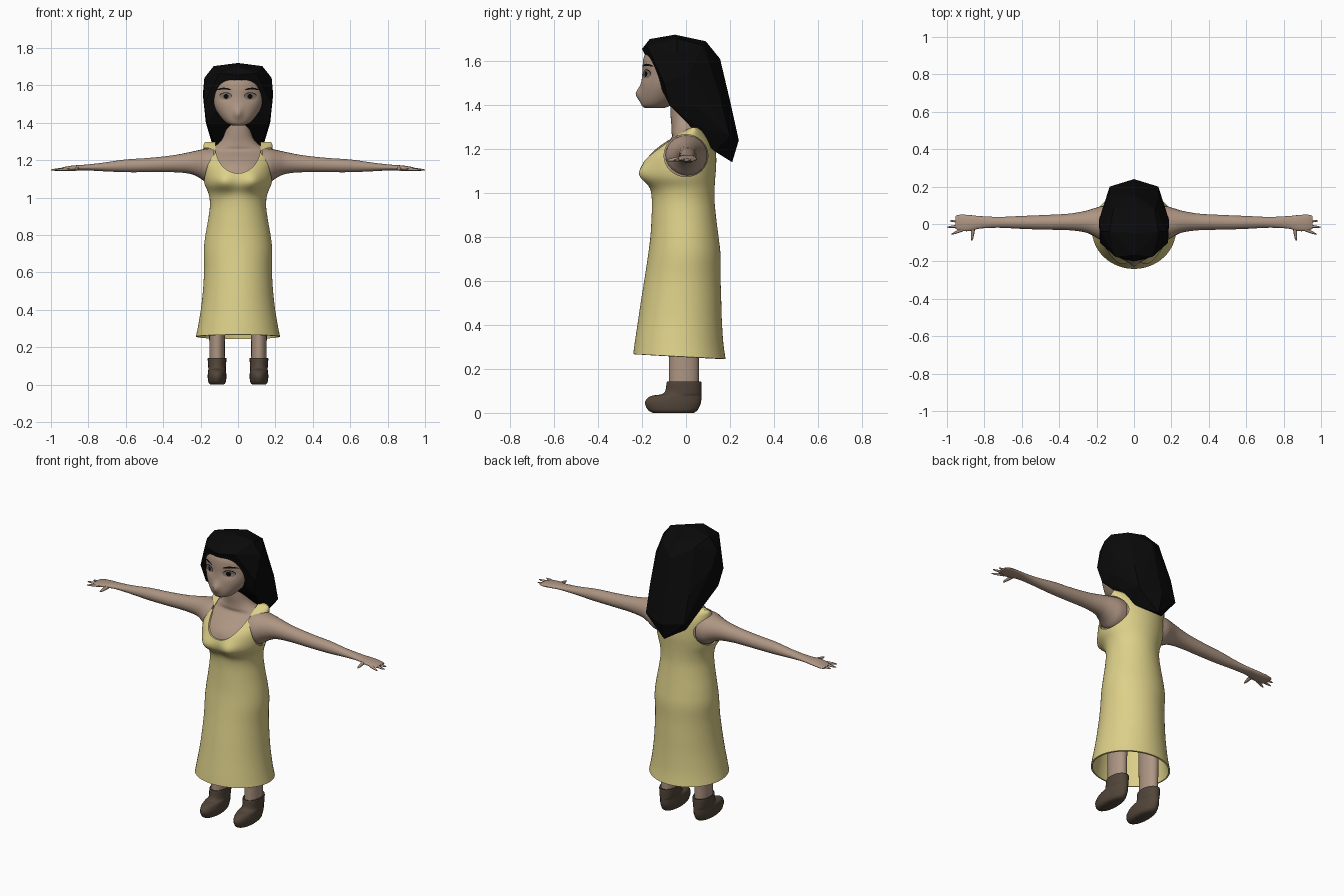
import bpy, bmesh, math
from mathutils import Vector
from mathutils.bvhtree import BVHTree

if "Cube" in bpy.data.objects:
    bpy.data.objects.remove(bpy.data.objects["Cube"])


def material(name, *rgb):
    m = bpy.data.materials.new(name)
    m.diffuse_color = (*rgb, 1)
    m.use_nodes = True
    m.node_tree.nodes["Principled BSDF"].inputs["Base Color"].default_value = m.diffuse_color
    return m


SKIN = material("skin", 0.42, 0.30, 0.225)
DRESS = material("yellow_cloth", 0.72, 0.63, 0.25)
BOOT = material("brown_leather", 0.085, 0.06, 0.042)
HAIR = material("black_hair", 0.003, 0.003, 0.003)
EYE = material("eye_grey", 0.22, 0.18, 0.15)


def finish(name, bm, mat, smooth=True):
    bmesh.ops.recalc_face_normals(bm, faces=bm.faces)
    me = bpy.data.meshes.new(name)
    bm.to_mesh(me)
    bm.free()
    ob = bpy.data.objects.new(name, me)
    bpy.context.collection.objects.link(ob)
    if mat:
        me.materials.append(mat)
    if smooth:
        shade(ob)
    return ob


def shade(ob):
    bpy.ops.object.select_all(action='DESELECT')
    ob.select_set(True)
    bpy.context.view_layer.objects.active = ob
    bpy.ops.object.shade_smooth_by_angle(angle=math.radians(45))


def refine(rows, n=4):
    """Smooth curve through the given section rows."""
    out = []
    for i in range(len(rows) - 1):
        p0, p1, p2, p3 = (rows[min(max(i + k, 0), len(rows) - 1)] for k in (-1, 0, 1, 2))
        for s in range(n):
            t = s / n
            out.append([b + 0.5 * t * (c - a + t * (2 * a - 5 * b + 4 * c - d + t * (3 * (b - c) + d - a)))
                        for a, b, c, d in zip(p0, p1, p2, p3)])
    return out + [list(rows[-1])]


def loft(rows, point, seg=24, caps=(True, True), n=4):
    """Skin elliptical sections; point(row, cos, sin) gives each position."""
    bm = bmesh.new()
    rings = [[bm.verts.new(point(r, math.cos(2 * math.pi * k / seg), math.sin(2 * math.pi * k / seg)))
              for k in range(seg)] for r in refine(rows, n)]
    for a, b in zip(rings, rings[1:]):
        for k in range(seg):
            j = (k + 1) % seg
            bm.faces.new((a[k], a[j], b[j], b[k]))
    for ring, on in zip((rings[0], rings[-1]), caps):
        if on:
            bm.faces.new(ring)
    return bm


def upright(cx=0):
    # row: z, half width, front y, back y
    return lambda r, c, s: (cx + r[1] * c, (r[2] + r[3]) / 2 + (r[3] - r[2]) / 2 * s, r[0])


def body(r, c, s):
    x, y, z = upright()(r, c, s)
    # bust, and a hem that hangs lower at the back
    if s < 0:
        y -= 0.036 * -s * math.exp(-((abs(x) - 0.085) / 0.055) ** 2 - ((z - 1.085) / 0.05) ** 2)
    if z < 0.4:
        z -= 0.05 * y * (0.4 - z) / 0.14
    return x, y, z


# Dress shell
dress_rows = [(0.255, .225, -.24, .18), (0.32, .212, -.232, .17), (0.42, .196, -.218, .163),
              (0.52, .186, -.203, .16), (0.62, .181, -.187, .157), (0.72, .183, -.172, .157),
              (0.8, .174, -.162, .148), (0.88, .16, -.157, .138), (0.96, .15, -.155, .13),
              (1.02, .157, -.163, .13), (1.07, .178, -.192, .133), (1.12, .187, -.195, .137),
              (1.17, .187, -.18, .137), (1.215, .187, -.13, .13), (1.25, .186, -.08, .115),
              (1.28, .184, -.025, .09), (1.297, .176, .015, .06)]
dress = finish("dress", loft(dress_rows, body, 64, (False, True)), DRESS)


def prism(name, pts, axis, lo, hi):
    bm = bmesh.new()
    ends = [[bm.verts.new((u, w, v) if axis == 'y' else (w, u, v)) for u, v in pts] for w in (lo, hi)]
    for e in ends:
        bm.faces.new(e)
    for k in range(len(pts)):
        j = (k + 1) % len(pts)
        bm.faces.new((ends[0][k], ends[0][j], ends[1][j], ends[1][k]))
    ob = finish(name, bm, None, False)
    ob.hide_render = True
    return ob


def scoop(depth):
    arc = [math.pi + math.pi * k / 24 for k in range(25)]
    return [(.12 * math.cos(a), 1.27 + depth * math.sin(a)) for a in arc] + [(.12, 1.5), (-.12, 1.5)]


hole = [(.1 * math.cos(2 * math.pi * k / 32), 1.17 + .096 * math.sin(2 * math.pi * k / 32)) for k in range(32)]
cutters = [prism("neck_front_cutter", scoop(.14), 'y', -.5, .04),
           prism("neck_back_cutter", scoop(.03), 'y', .035, .5),
           prism("armhole_cutter_left", hole, 'x', .1, .5),
           prism("armhole_cutter_right", hole, 'x', -.5, -.1)]
bpy.context.view_layer.objects.active = dress
solid = dress.modifiers.new("thickness", 'SOLIDIFY')
solid.thickness, solid.offset = .009, -1
bpy.ops.object.modifier_apply(modifier="thickness")
for cutter in cutters:
    mod = dress.modifiers.new("opening", 'BOOLEAN')
    mod.operation, mod.object, mod.solver = 'DIFFERENCE', cutter, 'EXACT'
    bpy.ops.object.modifier_apply(modifier="opening")
    bpy.data.objects.remove(cutter)
dress.data.materials.clear()
dress.data.materials.append(DRESS)
dress.data.polygons.foreach_set("material_index", [0] * len(dress.data.polygons))
shade(dress)

# Torso and neck
torso_rows = [(z, hx - .013, yf + .013, yb - .013) for z, hx, yf, yb in dress_rows[8:15]]
torso_rows += [(1.275, .125, -.066, .085), (1.305, .09, -.066, .06), (1.35, .071, -.07, .045), (1.44, .068, -.073, .04)]
finish("torso_and_neck", loft(torso_rows, body, 48), SKIN)

# Head with a soft nose
head_rows = [(1.386, .03, -.185, -.1), (1.398, .06, -.2, -.07), (1.43, .092, -.207, -.02),
             (1.48, .125, -.205, .03), (1.53, .143, -.2, .07), (1.58, .146, -.197, .09),
             (1.62, .137, -.191, .09), (1.655, .11, -.168, .08), (1.685, .05, -.12, .03)]


def face(r, c, s):
    x, y, z = upright()(r, c, s)
    if s < 0:
        y -= .022 * math.exp(-(x / .022) ** 2 - ((z - 1.452) / .03) ** 2)
        y += .01 * math.exp(-((abs(x) - .065) / .035) ** 2 - ((z - 1.54) / .025) ** 2)
    return x, y, z


head_bm = loft(head_rows, face, 64)
tree = BVHTree.FromBMesh(head_bm)
finish("head", head_bm, SKIN)


def face_plate(name, cx, cz, rx, rz, lift, mat, arch=0):
    """Thin oval plate lying on the face."""
    bm = bmesh.new()
    rings = []
    for f in (.01, .5, 1):
        ring = []
        for k in range(20):
            a = 2 * math.pi * k / 20
            x, z = cx + rx * f * math.cos(a), cz + rz * f * math.sin(a) - arch * (f * math.cos(a)) ** 2
            hit = tree.ray_cast(Vector((x, -1, z)), Vector((0, 1, 0)))[0]
            ring.append(bm.verts.new((x, (hit.y if hit else -.19) - lift, z)))
        rings.append(ring)
    bm.faces.new(rings[0])
    for a, b in zip(rings, rings[1:]):
        for k in range(20):
            bm.faces.new((a[k], a[k - 1], b[k - 1], b[k]))
    finish(name, bm, mat)


# Hair: faceted mass swept backwards
bm = bmesh.new()
for x, y, z in [(0, -.2, 1.655), (0, -.165, 1.7), (0, -.05, 1.72), (0, .09, 1.69), (0, .155, 1.61),
                (0, .2, 1.42), (0, .24, 1.24), (0, .21, 1.14), (.1, -.175, 1.665), (.13, -.04, 1.703),
                (.11, .08, 1.67), (.18, -.04, 1.64), (.188, .02, 1.55), (.182, -.1, 1.5),
                (.165, -.075, 1.4), (.172, .03, 1.4), (.13, .16, 1.42), (.13, .2, 1.26),
                (.14, .06, 1.3), (.09, .13, 1.19)]:
    for sx in ((1, -1) if x else (1,)):
        bm.verts.new((sx * x, y, z))
hull = bmesh.ops.convex_hull(bm, input=bm.verts)
loose = [v for v in bm.verts if not v.link_faces]
bmesh.ops.delete(bm, geom=loose, context='VERTS')
finish("hair", bm, HAIR, False)

# Arm sections: x, bottom z, top z, front y, back y
arm_rows = [(.13, 1.076, 1.264, -.094, .096), (.17, 1.082, 1.262, -.09, .096), (.21, 1.108, 1.254, -.068, .085),
            (.26, 1.128, 1.243, -.045, .07), (.35, 1.136, 1.226, -.033, .055), (.48, 1.136, 1.212, -.03, .048),
            (.6, 1.136, 1.204, -.026, .043), (.72, 1.141, 1.187, -.02, .038), (.82, 1.146, 1.176, -.024, .042),
            (.88, 1.143, 1.172, -.038, .048), (.93, 1.142, 1.164, -.036, .05), (.955, 1.145, 1.156, -.025, .043)]

for side, sx in (("left", 1), ("right", -1)):
    def across(r, c, s):
        return sx * r[0], (r[3] + r[4]) / 2 + (r[4] - r[3]) / 2 * c, (r[1] + r[2]) / 2 + (r[2] - r[1]) / 2 * s
    finish(side + "_arm", loft(arm_rows, across), SKIN)

    # Fingers and thumb: tapered cones from base to tip
    for label, base, tip, r in (("fore_finger", (.91, -.028, 1.152), (.978, -.056, 1.148), .009),
                                ("middle_finger", (.92, -.01, 1.152), (1.0, -.017, 1.148), .009),
                                ("ring_finger", (.92, .014, 1.152), (.985, .017, 1.148), .009),
                                ("thumb", (.86, -.02, 1.156), (.867, -.09, 1.148), .011)):
        b, t = Vector(base), Vector(tip)
        d = (t - b).normalized()
        u = d.cross(Vector((0, 0, 1))).normalized()
        w = d.cross(u)

        def along(r, c, s):
            p = b.lerp(t, r[0]) + r[1] * (u * c + w * s)
            return sx * p.x, p.y, p.z
        finish(side + "_" + label, loft([(0, r), (.5, r * .8), (.85, r * .5), (1, r * .15)], along, 8, n=2), SKIN)

    # Leg and boot
    finish(side + "_leg", loft([(.1, .042, -.077, .058), (.3, .043, -.077, .06), (.7, .06, -.08, .07)],
                               upright(sx * .112)), SKIN)
    finish(side + "_boot", loft([(0, .036, -.15, .035), (.012, .046, -.172, .052), (.04, .05, -.186, .066),
                                 (.062, .049, -.18, .07), (.078, .047, -.155, .07), (.09, .047, -.1, .07),
                                 (.138, .05, -.088, .07), (.14, .046, -.084, .066)],
                                upright(sx * .112)), BOOT)

    # Painted eye and brow
    face_plate(side + "_eyelid_line", sx * .066, 1.543, .034, .02, .002, HAIR)
    face_plate(side + "_eye", sx * .066, 1.541, .033, .018, .004, EYE)
    face_plate(side + "_pupil", sx * .064, 1.541, .013, .013, .006, HAIR)
    face_plate(side + "_brow", sx * .075, 1.583, .04, .005, .004, HAIR, .008)
